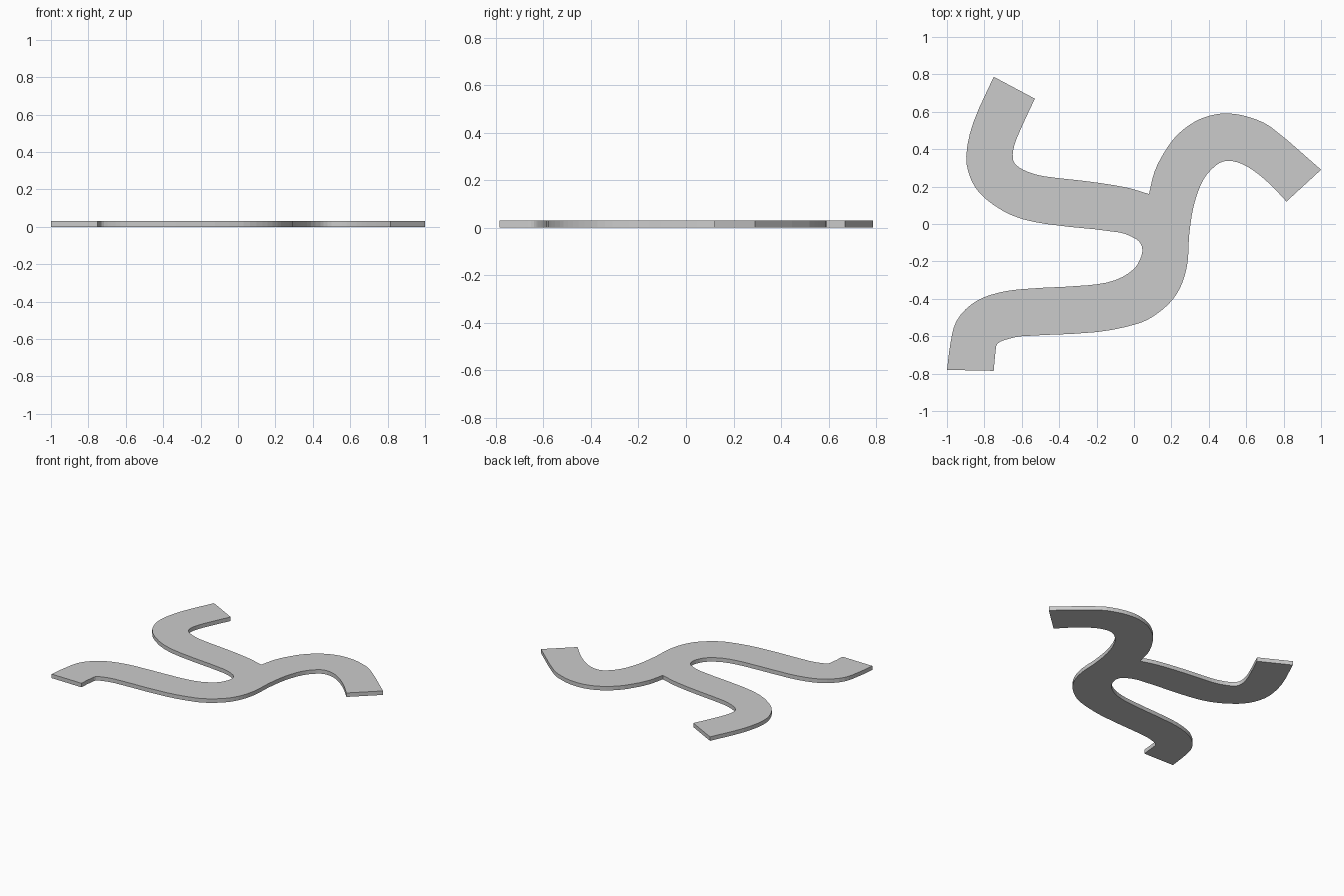
import bpy, bmesh
from mathutils import Vector

if "Cube" in bpy.data.objects:
    bpy.data.objects.remove(bpy.data.objects["Cube"])

THICKNESS = 0.03


def smooth_edge(points, steps=3):
    """Curve through the points; tangents scaled to each segment's length."""
    p = [Vector(q) for q in points]
    n = len(p)
    tan = [(p[min(i + 1, n - 1)] - p[max(i - 1, 0)]).normalized() for i in range(n)]
    out = []
    for i in range(n - 1):
        length = (p[i + 1] - p[i]).length
        for s in range(steps):
            t = s / steps
            out.append(p[i] * (2*t**3 - 3*t**2 + 1) + p[i + 1] * (3*t**2 - 2*t**3)
                       + tan[i] * length * (t**3 - 2*t**2 + t)
                       + tan[i + 1] * length * (t**3 - t**2))
    return out + [p[-1]]


# the four curved borders between the square road ends and the junction notch
left_upper = [(-.53, .67), (-.60, .52), (-.64, .42), (-.648, .35), (-.63, .315),
              (-.57, .28), (-.48, .255), (-.24, .227), (-.04, .195), (.08, .16)]
right_outer = [(.08, .16), (.11, .28), (.16, .38), (.23, .475), (.33, .55), (.43, .585),
               (.52, .59), (.62, .57), (.73, .52), (1, .29)]
right_lower = [(.815, .12), (.74, .2), (.66, .27), (.58, .32), (.50, .338), (.44, .315),
               (.37, .235), (.32, .10), (.295, -.06), (.287, -.20), (.26, -.31), (.21, -.4),
               (.13, -.475), (.03, -.53), (-.2, -.578), (-.6, -.60), (-.68, -.617),
               (-.73, -.64), (-.74, -.68), (-.75, -.785)]
left_inner = [(-1, -.78), (-.98, -.63), (-.95, -.52), (-.87, -.43), (-.77, -.38), (-.62, -.35),
              (-.24, -.327), (-.1, -.3), (0, -.24), (.04, -.17), (.042, -.12), (.015, -.083),
              (-.08, -.045), (-.47, 0), (-.65, .045), (-.8, .14), (-.87, .235), (-.897, .36),
              (-.86, .54), (-.75, .787)]

outline = smooth_edge(left_upper)[:-1]
for border in (right_outer, right_lower, left_inner):
    outline += smooth_edge(border)

# flat slab extruded from the outline
bm = bmesh.new()
base = bm.faces.new([bm.verts.new((q.x, q.y, 0)) for q in outline])
top = bmesh.ops.extrude_face_region(bm, geom=[base], use_keep_orig=True)
for v in top["geom"]:
    if isinstance(v, bmesh.types.BMVert):
        v.co.z = THICKNESS
bmesh.ops.recalc_face_normals(bm, faces=bm.faces)
mesh = bpy.data.meshes.new("forked_road")
bm.to_mesh(mesh)
bm.free()
bpy.context.collection.objects.link(bpy.data.objects.new("forked_road", mesh))
